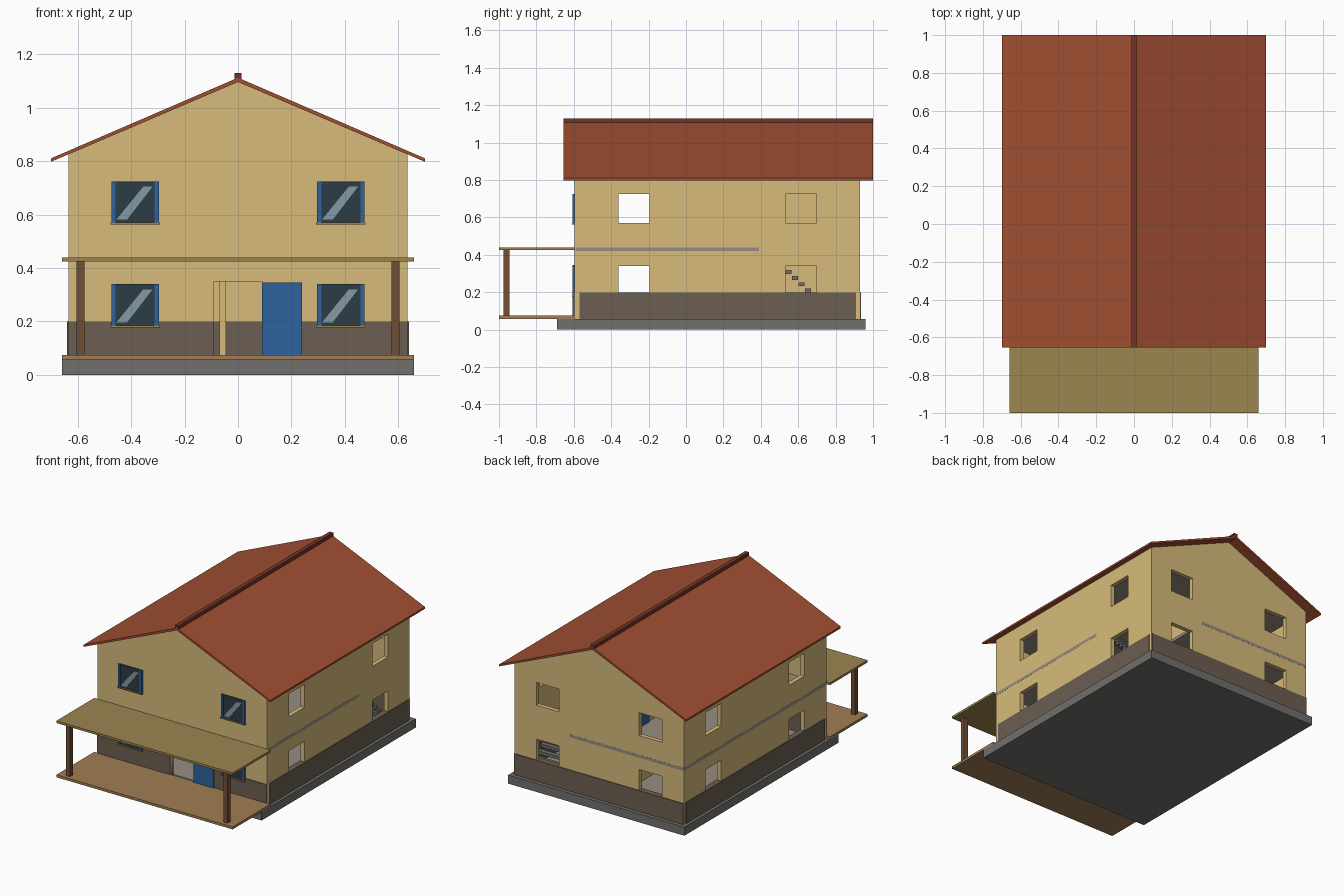
import bpy, math
from mathutils import Matrix

if "Cube" in bpy.data.objects:
    bpy.data.objects.remove(bpy.data.objects["Cube"])

def mat(name, r, g, b):
    m = bpy.data.materials.new(name)
    m.diffuse_color = tuple((c / 255) ** 2.2 for c in (r, g, b)) + (1,)
    m.use_nodes = True
    m.node_tree.nodes["Principled BSDF"].inputs["Base Color"].default_value = m.diffuse_color
    return m

PLASTER = mat("plaster", 214, 186, 122)
STONE = mat("stone", 108, 95, 82)
TILE = mat("roof_tile", 160, 80, 54)
RIDGE = mat("ridge_tile", 115, 55, 42)
WOOD = mat("porch_wood", 160, 125, 85)
POST = mat("post_wood", 112, 80, 56)
AWNING = mat("porch_roof_wood", 155, 133, 82)
BLUE = mat("blue_paint", 50, 98, 155)
GLASS = mat("glass", 48, 62, 70)
SHINE = mat("glass_shine", 130, 152, 162)
CONCRETE = mat("concrete", 112, 111, 108)
FLOOR = mat("floor", 150, 140, 128)

def box(name, x, y, z, material):
    """Axis-aligned box from three (min, max) ranges."""
    bpy.ops.mesh.primitive_cube_add(size=1)
    o = bpy.context.object
    o.name = name
    o.data.transform(Matrix.Translation([sum(r) / 2 for r in (x, y, z)]) @
                     Matrix.Diagonal([r[1] - r[0] for r in (x, y, z)] + [1]))
    o.data.materials.append(material)
    return o

def panel(name, loops, thickness, location, rotation, material):
    """Flat outline (first loop) with holes (other loops), given thickness."""
    cu = bpy.data.curves.new(name, 'CURVE')
    cu.dimensions, cu.fill_mode, cu.extrude = '2D', 'BOTH', thickness / 2
    for pts in loops:
        s = cu.splines.new('POLY')
        s.points.add(len(pts) - 1)
        for p, (a, b) in zip(s.points, pts):
            p.co = (a, b, 0, 1)
        s.use_cyclic_u, s.use_smooth = True, False
    o = bpy.data.objects.new(name, cu)
    bpy.context.collection.objects.link(o)
    o.location, o.rotation_euler = location, rotation
    bpy.ops.object.select_all(action='DESELECT')
    o.select_set(True)
    bpy.context.view_layer.objects.active = o
    bpy.ops.object.convert(target='MESH')
    o = bpy.context.object
    o.data.materials.clear()
    o.data.materials.append(material)
    return o

def rect(a0, a1, b0, b1):
    return [(a0, b0), (a1, b0), (a1, b1), (a0, b1)]

FACING_Y = (math.pi / 2, 0, 0)
FACING_X = (math.pi / 2, 0, math.pi / 2)
LEVELS = [(0.185, 0.34), (0.57, 0.725)]

# Foundation and floors (upper floor leaves a stairwell at the back right)
box("foundation", (-.66, .66), (-.69, .96), (0, .058), CONCRETE)
box("ground_floor", (-.605, .605), (-.565, .9), (.056, .064), FLOOR)
panel("upper_floor", [[(-.6355, -.59), (.6355, -.59), (.6355, .39), (.22, .39),
                       (.22, .9305), (-.6355, .9305)]], .02, (0, 0, .43), (0, 0, 0), FLOOR)
box("ceiling", (-.62, .62), (-.58, .91), (.80, .815), FLOOR)

# Gable walls with window holes and a doorway at the front
gable_holes = [rect(c - .085, c + .085, *z) for c in (-.385, .385) for z in LEVELS]
top = [(.635, .828), (0, 1.098), (-.635, .828)]
front = [(-.635, .055), (-.09, .055), (-.09, .35), (.09, .35), (.09, .055), (.635, .055)]
panel("front_wall", [front + top] + gable_holes, .03, (0, -.58, 0), FACING_Y, PLASTER)
panel("back_wall", [[(-.635, .055), (.635, .055)] + top] + gable_holes, .03,
      (0, .915, 0), FACING_Y, PLASTER)

# Side walls and stone plinths
side_holes = [rect(c - .083, c + .083, *z) for c in (-.277, .615) for z in LEVELS]
for side, s in (("left", -1), ("right", 1)):
    panel(side + "_wall", [rect(-.565, .9, .055, .828)] + side_holes, .03,
          (s * .62, 0, 0), FACING_X, PLASTER)
    box(side + "_plinth", sorted((s * .6, s * .64)), (-.57, .91), (.055, .2), STONE)
    box("front_plinth_" + side, sorted((s * .09, s * .634)), (-.6, -.56), (.055, .2), STONE)
box("back_plinth", (-.634, .634), (.895, .935), (.055, .2), STONE)

# Roof and ridge
chevron = [(0, 1.113), (.7, .811), (.7, .798), (0, 1.097), (-.7, .798), (-.7, .811)]
panel("roof", [chevron], 1.655, (0, .1725, 0), FACING_Y, TILE)
box("roof_ridge", (-.014, .014), (-.655, 1), (1.1, 1.13), RIDGE)

# Porch
box("porch_deck", (-.66, .66), (-1, -.595), (.058, .075), WOOD)
box("porch_roof", (-.66, .66), (-1, -.595), (.425, .44), AWNING)
for s in (-1, 1):
    box("porch_post", (s * .59 - .015, s * .59 + .015), (-.975, -.945), (.075, .425), POST)

# Front door, folded flat against the wall
box("front_door", (.09, .24), (-.607, -.597), (.075, .345), BLUE)

# Front windows: glass, shine stripe, blue side frames and sill
for c in (-.385, .385):
    for z0, z1 in LEVELS:
        box("window_glass", (c - .085, c + .085), (-.602, -.594), (z0, z1), GLASS)
        shine = [(c - .07, z0 + .012), (c - .03, z0 + .012), (c + .065, z1 - .02), (c + .03, z1 - .02)]
        panel("window_shine", [shine], .002, (0, -.6025, 0), FACING_Y, SHINE)
        for s in (-1, 1):
            box("window_frame", (c + s * .081 - .008, c + s * .081 + .008),
                (-.607, -.593), (z0, z1), BLUE)
        box("window_sill", (c - .092, c + .092), (-.61, -.593), (z0 - .007, z0), AWNING)

# Inner partition with an upstairs door
for name, z in (("lower_partition", (.064, .42)), ("upper_partition", (.44, .8))):
    box(name, (-.07, -.045), (.15, .9), z, PLASTER)
box("inner_door", (-.078, -.07), (.5, .65), (.44, .71), BLUE)

# Open stair treads rising towards the front
for i in range(11):
    y, z = .787 - .034 * i, .078 + .033 * i
    box("stair_tread", (.23, .6), (y - .016, y + .016), (z - .01, z + .01), CONCRETE)
